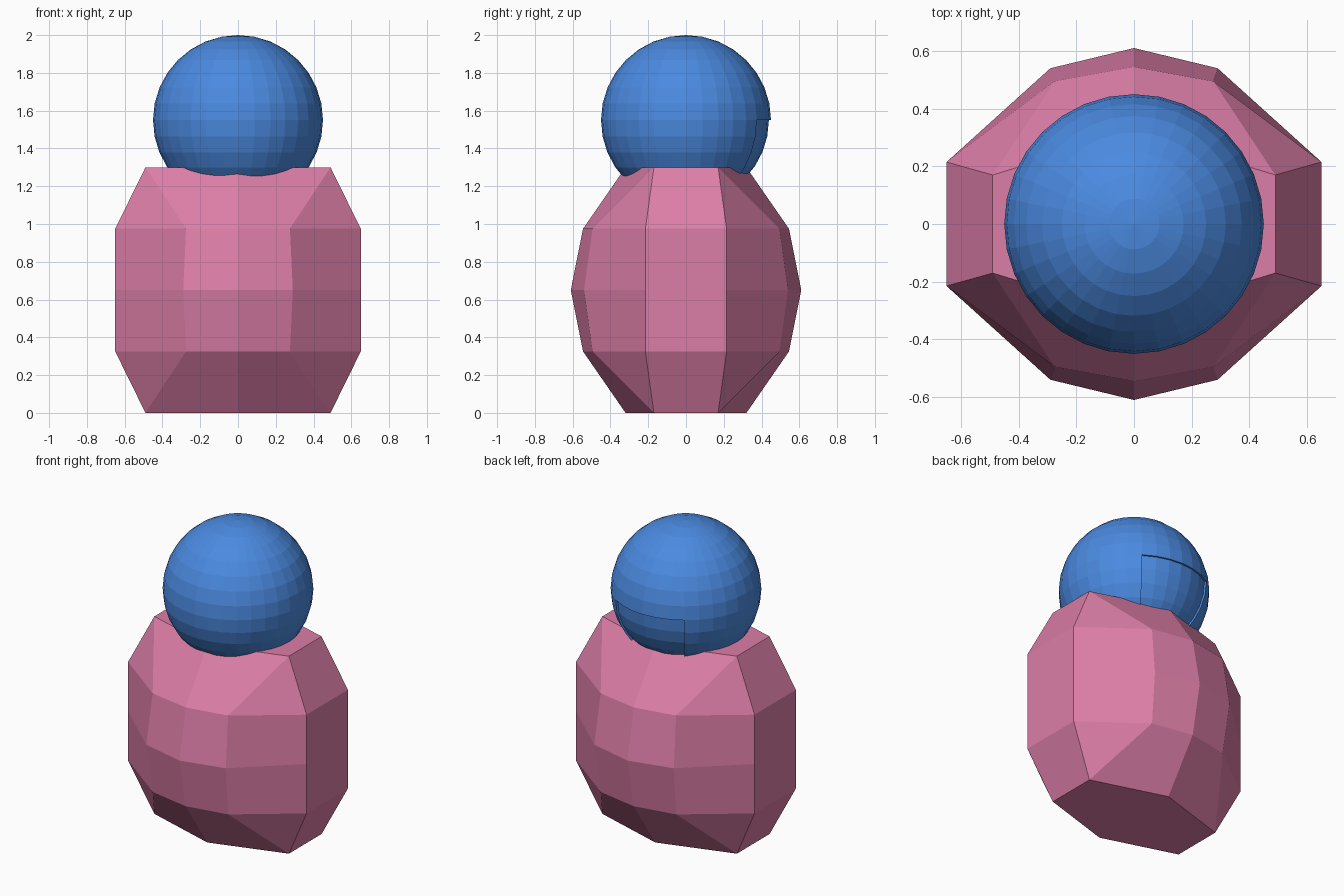
import bpy, bmesh, math
from mathutils import Vector

if "Cube" in bpy.data.objects:
    bpy.data.objects.remove(bpy.data.objects["Cube"])


def material(name, rgb):
    m = bpy.data.materials.new(name)
    m.diffuse_color = (*rgb, 1)
    m.use_nodes = True
    m.node_tree.nodes["Principled BSDF"].inputs["Base Color"].default_value = m.diffuse_color
    return m


def finish(bm, name, mat):
    bmesh.ops.recalc_face_normals(bm, faces=bm.faces)
    mesh = bpy.data.meshes.new(name)
    bm.to_mesh(mesh)
    bm.free()
    mesh.materials.append(mat)
    ob = bpy.data.objects.new(name, mesh)
    bpy.context.collection.objects.link(ob)
    return ob


pink = material("pink", (0.72, 0.21, 0.39))
blue = material("blue", (0.07, 0.255, 0.75))

# Body: stacked faceted rings, each given as one quarter (side, corner, middle)
END = [(0.49, 0.17), (0.49, 0.17), (0, 0.32)]
SHOULDER = [(0.65, 0.215), (0.275, 0.495), (0, 0.545)]
WAIST = [(0.65, 0.215), (0.29, 0.54), (0, 0.61)]
LEVELS = [(0, END), (0.325, SHOULDER), (0.65, WAIST), (0.975, SHOULDER), (1.3, END)]


def full_ring(quarter):
    s, c, m = quarter
    back = [s, c, m, (-c[0], c[1]), (-s[0], s[1])]
    return back + [(-x, -y) for x, y in back]


bm = bmesh.new()
rings = [[bm.verts.new((x, y, z)) for x, y in full_ring(q)] for z, q in LEVELS]
for low, high in zip(rings, rings[1:]):
    for i in range(10):
        j = (i + 1) % 10
        bm.faces.new((low[i], low[j], high[j], high[i]))
bm.faces.new(rings[0])
bm.faces.new(rings[-1])
# the end rings have doubled corners, which close into triangles
bmesh.ops.remove_doubles(bm, verts=bm.verts, dist=0.001)
finish(bm, "body", pink)

# Head: flat-shaded sphere sunk into the body
CENTRE = Vector((0, 0, 1.55))
bm = bmesh.new()
bmesh.ops.create_uvsphere(bm, u_segments=32, v_segments=16, radius=0.45)

# Shallow recess in the lower back of the head


def in_recess(f):
    c = f.calc_center_median()
    return c.y > 0 and abs(math.atan2(c.x, c.y)) < math.radians(34) and c.z < 0


patch = [f for f in bm.faces if in_recess(f)]
out = bmesh.ops.extrude_face_region(bm, geom=patch)
for v in [g for g in out["geom"] if isinstance(g, bmesh.types.BMVert)]:
    v.co *= 0.975
bmesh.ops.delete(bm, geom=[f for f in patch if f.is_valid], context="FACES")
bmesh.ops.translate(bm, verts=bm.verts, vec=CENTRE)
finish(bm, "head", blue)
